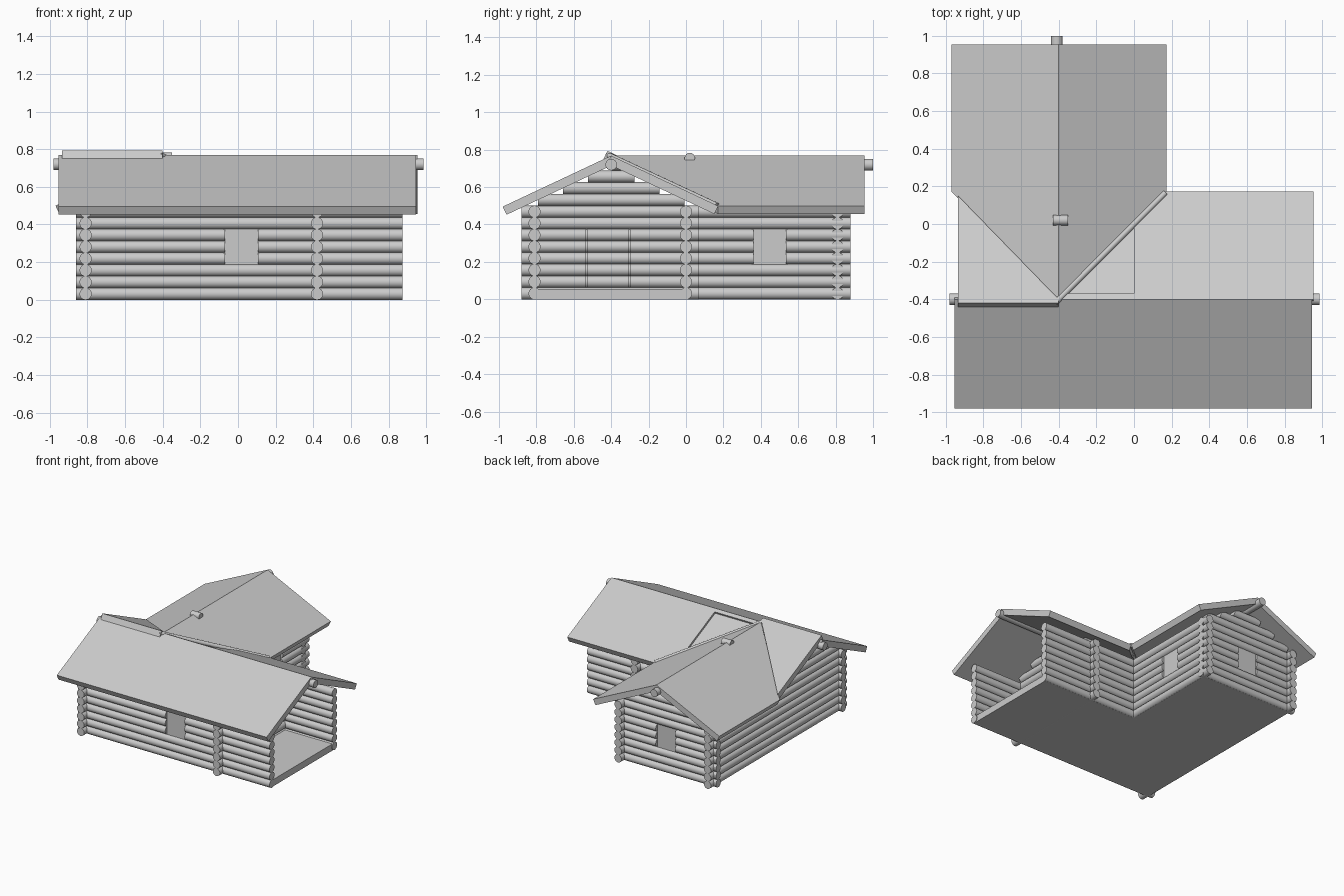
import bpy, bmesh, math
from mathutils import Vector, Matrix

cube = bpy.data.objects.get("Cube")
if cube:
    bpy.data.objects.remove(cube)

mat = bpy.data.materials.new("plain_grey")
mat.use_nodes = True
GREY = (0.6, 0.6, 0.6, 1)
mat.diffuse_color = GREY
mat.node_tree.nodes["Principled BSDF"].inputs["Base Color"].default_value = GREY

PITCH, R = 0.0625, 0.0325          # log spacing and radius
ROWS, GABLE_ROWS = 8, 3
RIDGE, SLOPE, MID = 0.768, 0.47, -0.4
THICK = 0.048                      # roof thickness


def finish(name, bm, smooth=False):
    bmesh.ops.recalc_face_normals(bm, faces=bm.faces)
    mesh = bpy.data.meshes.new(name)
    bm.to_mesh(mesh)
    bm.free()
    mesh.materials.append(mat)
    ob = bpy.data.objects.new(name, mesh)
    bpy.context.collection.objects.link(ob)
    if smooth:
        bpy.ops.object.select_all(action='DESELECT')
        ob.select_set(True)
        bpy.context.view_layer.objects.active = ob
        bpy.ops.object.shade_smooth_by_angle(angle=math.radians(40))
    return ob


def add_log(bm, a, b, r=R):
    a, b = Vector(a), Vector(b)
    d = b - a
    turn = d.to_track_quat('Z', 'Y').to_matrix().to_4x4()
    bmesh.ops.create_cone(bm, cap_ends=True, segments=16, radius1=r, radius2=r,
                          depth=d.length, matrix=Matrix.Translation((a + b) / 2) @ turn)


def log(name, a, b, r=R):
    bm = bmesh.new()
    add_log(bm, a, b, r)
    finish(name, bm, True)


def box(name, lo, hi):
    bm = bmesh.new()
    lo, hi = Vector(lo), Vector(hi)
    bmesh.ops.create_cube(bm, size=1, matrix=Matrix.Translation((lo + hi) / 2)
                          @ Matrix.Diagonal((*(hi - lo), 1)))
    finish(name, bm)


def wall(name, axis, at, start, end, opening=None, rows=(), gable=False, body=True):
    """Stack of logs along axis, with an optional opening and a stepped gable."""
    def pt(t, z):
        return (t, at, z) if axis == 'x' else (at, t, z)
    bm = bmesh.new()
    for k in range(ROWS if body else 0):
        z = PITCH * (k + 0.5)
        spans = [(start, end)]
        if opening and k in rows:
            spans = [(start, opening[0]), (opening[1], end)]
        for s, e in spans:
            add_log(bm, pt(s, z), pt(e, z))
    if gable:
        for k in range(ROWS, ROWS + GABLE_ROWS):
            z = PITCH * (k + 0.5)
            half = (RIDGE - 0.053 - z) / SLOPE
            add_log(bm, pt(MID - half, z), pt(MID + half, z))
    finish(name, bm, True)


# Log walls
WINDOW_ROWS, DOOR_ROWS = range(3, 6), range(1, 6)
wall("front_wall", 'x', -0.81, -0.86, 0.875, (-0.07, 0.105), WINDOW_ROWS)
wall("porch_back_wall", 'x', 0, -0.02, 0.875)
wall("left_long_wall", 'y', -0.81, -0.88, 0.88, gable=True)
wall("entrance_wall", 'y', 0.42, -0.88, 0.07, (-0.535, -0.3), DOOR_ROWS, gable=True)
wall("wing_wall", 'y', 0, -0.02, 0.88, (0.36, 0.535), WINDOW_ROWS)
wall("wing_end_wall", 'x', 0.81, -0.86, 0.03, (-0.49, -0.315), WINDOW_ROWS, gable=True)

# Log door, set in the entrance with narrow gaps
bm = bmesh.new()
for k in DOOR_ROWS:
    z = PITCH * (k + 0.5)
    add_log(bm, (0.42, -0.53, z), (0.42, -0.305, z))
finish("door", bm, True)

# Recessed window panes
LOW, HIGH = PITCH * 3 - 0.01, PITCH * 6 + 0.01
box("front_window", (-0.08, -0.82, LOW), (0.115, -0.8, HIGH))
box("wing_window", (-0.01, 0.35, LOW), (0.01, 0.545, HIGH))
box("wing_end_window", (-0.5, 0.8, LOW), (-0.305, 0.82, HIGH))

# Floors
box("main_floor", (-0.81, -0.82, 0), (0.87, 0.01, 0.055))
box("wing_floor", (-0.81, 0, 0), (0.01, 0.82, 0.055))


def roof(name, plan, axis, side, lift=0, thick=THICK):
    """Roof plane over a plan outline, falling away from the ridge on one side."""
    n = Vector((0, side * SLOPE, 1) if axis == 'y' else (side * SLOPE, 0, 1)).normalized()
    i = 'xy'.index(axis)
    top = [Vector((*p, RIDGE + lift - SLOPE * side * (p[i] - MID))) for p in plan]
    bm = bmesh.new()
    a = [bm.verts.new(p) for p in top]
    b = [bm.verts.new(p - n * thick) for p in top]
    bm.faces.new(a)
    bm.faces.new(b[::-1])
    for j in range(len(a)):
        k = (j + 1) % len(a)
        bm.faces.new((a[j], b[j], b[k], a[k]))
    finish(name, bm)


# Roof planes meeting along the valleys
EAVE, END, WEST = 0.172, 0.955, -0.97
roof("front_roof", [(-0.955, -0.98), (0.945, -0.98), (0.945, MID), (-0.955, MID)], 'y', -1)
roof("porch_side_roof", [(0, MID), (END, MID), (END, EAVE), (EAVE, EAVE), (0, 0)], 'y', 1)
roof("valley_infill", [(MID, MID), (0, MID), (0, 0)], 'y', 1, -0.018, 0.03)
roof("infill_ridge_strip", [(MID, MID), (0, MID), (0, -0.37), (-0.37, -0.37)], 'y', 1)
roof("left_valley_roof", [(-0.935, -0.42), (MID, -0.42), (MID, MID), (-0.935, 0.15)],
     'y', 1, 0.016)
roof("wing_left_roof", [(WEST, END), (MID, END), (MID, MID), (WEST, EAVE)], 'x', -1)
roof("wing_right_roof", [(MID, END), (EAVE, END), (EAVE, EAVE), (MID, MID)], 'x', 1)

# Ridge logs, valley pole and ridge joint
log("main_ridge_log", (-0.98, MID, 0.72), (0.985, MID, 0.72), 0.031)
log("wing_ridge_log", (-0.41, MID, 0.72), (-0.41, 1.0, 0.72), 0.031)
log("valley_pole", (-0.42, -0.42, 0.772), (0.165, 0.165, 0.5), 0.016)
log("ridge_joint", (-0.43, 0.02, 0.755), (-0.35, 0.02, 0.755), 0.028)
